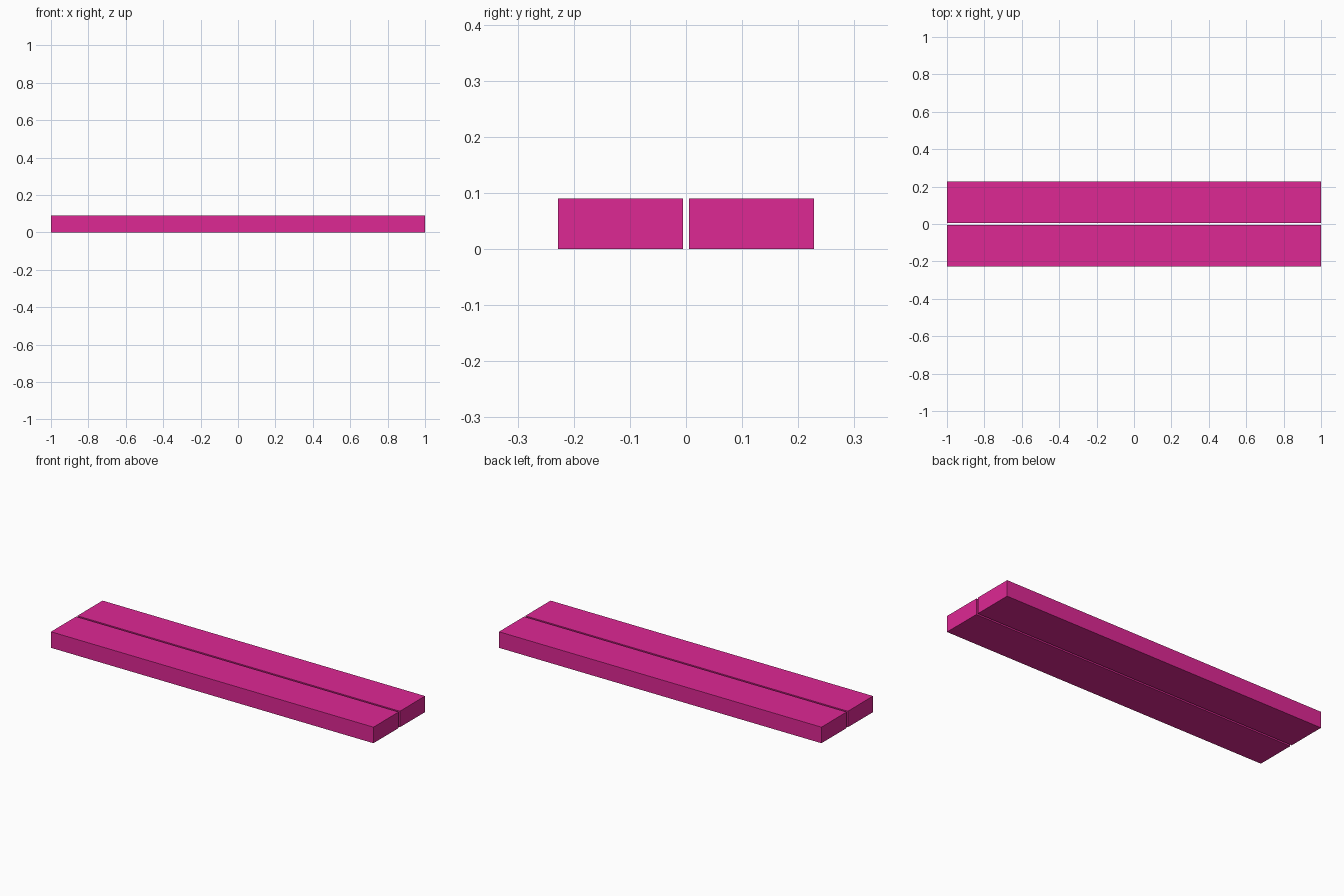
import bpy

if "Cube" in bpy.data.objects:
    bpy.data.objects.remove(bpy.data.objects["Cube"])

LENGTH, WIDTH, HEIGHT, GAP = 2.0, 0.223, 0.09, 0.011

pink = bpy.data.materials.new("pink")
pink.diffuse_color = (0.73, 0.021, 0.296, 1)
pink.use_nodes = True
pink.node_tree.nodes["Principled BSDF"].inputs["Base Color"].default_value = pink.diffuse_color


def plank(name, side):
    """Long flat plank on one side of the narrow centre gap."""
    y = side * (GAP + WIDTH) / 2
    bpy.ops.mesh.primitive_cube_add(size=1, location=(0, y, HEIGHT / 2))
    ob = bpy.context.object
    ob.name = name
    ob.scale = (LENGTH, WIDTH, HEIGHT)
    bpy.ops.object.transform_apply(location=False, rotation=False, scale=True)
    ob.data.materials.append(pink)


# Two matching planks, front and back
for name, side in (("front_plank", -1), ("back_plank", 1)):
    plank(name, side)
